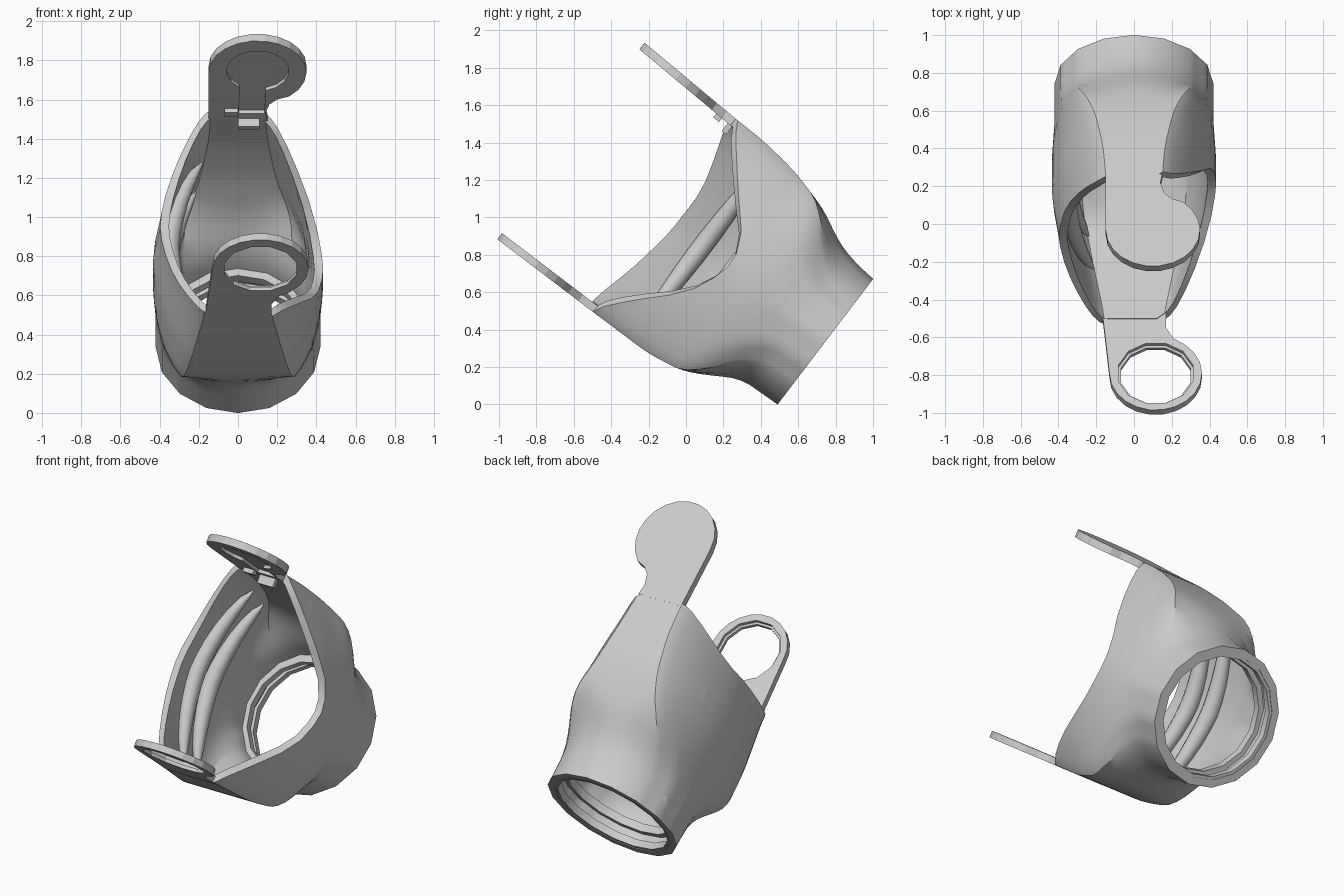
import bpy, bmesh, math
from mathutils import Vector

if "Cube" in bpy.data.objects:
    bpy.data.objects.remove(bpy.data.objects["Cube"])

mat = bpy.data.materials.new("plain_grey")
mat.use_nodes = True
GREY = (0.6, 0.6, 0.6, 1)
mat.diffuse_color = GREY
mat.node_tree.nodes["Principled BSDF"].inputs["Base Color"].default_value = GREY

COLS, ROWS, QUARTER, RIDGE = 48, 24, 12, 4


def world(x, u, v):
    """Tilted frame: u runs along the sleeve from its collar, v across it."""
    return Vector((x, 0.745 - 0.798 * u + 0.607 * v, 0.335 + 0.607 * u + 0.798 * v))


def interp(table, t):
    if t <= table[0][0]:
        return table[0][1]
    for (a, p), (b, q) in zip(table, table[1:]):
        if t <= b:
            return p + (q - p) * (t - a) / (b - a)
    return table[-1][1]


def soft(table, t, h=0.06):
    return sum(interp(table, t + h * k / 2) for k in range(-2, 3)) / 5


def finish(bm, name, angle=35):
    bmesh.ops.recalc_face_normals(bm, faces=bm.faces)
    me = bpy.data.meshes.new(name)
    bm.to_mesh(me)
    bm.free()
    ob = bpy.data.objects.new(name, me)
    bpy.context.collection.objects.link(ob)
    me.materials.append(mat)
    if angle:
        shade(ob, angle)
    return ob


def select(ob):
    bpy.ops.object.select_all(action='DESELECT')
    ob.select_set(True)
    bpy.context.view_layer.objects.active = ob


def shade(ob, angle):
    select(ob)
    bpy.ops.object.shade_smooth_by_angle(angle=math.radians(angle))


def prism(name, outline, v0, v1, tilt=0):
    bm = bmesh.new()
    low, top = ([bm.verts.new(world(x, u, v + tilt * (u - 1.1))) for x, u in outline]
                for v in (v0, v1))
    bm.faces.new(low)
    bm.faces.new(top)
    n = len(low)
    for i in range(n):
        j = (i + 1) % n
        bm.faces.new((low[i], low[j], top[j], top[i]))
    return finish(bm, name, 0)


def loft(bm, loops):
    """Skin closed loops into a closed ring."""
    n = len(loops[0])
    for i, a in enumerate(loops):
        b = loops[(i + 1) % len(loops)]
        for k in range(n):
            m = (k + 1) % n
            bm.faces.new((a[k], a[m], b[m], b[k]))


def cut(ob, cutter):
    cutter.hide_render = True
    mod = ob.modifiers.new("cut", 'BOOLEAN')
    mod.operation = 'DIFFERENCE'
    mod.solver = 'EXACT'
    mod.object = cutter
    select(ob)
    bpy.ops.object.modifier_apply(modifier=mod.name)
    bpy.data.objects.remove(cutter)


def arc(cx, cu, r, a0, a1, n):
    angles = [math.radians(a0 + (a1 - a0) * i / n) for i in range(n + 1)]
    return [(cx + r * math.cos(a), cu + r * math.sin(a)) for a in angles]


# Sleeve profiles along u
TOP = [(0, .42), (.13, .433), (.26, .464), (.43, .555), (.68, .624), (.9, .652), (1.1, .657)]
BOTTOM = [(0, .42), (.245, .43), (.366, .507), (.51, .587), (.72, .622), (1.1, .623)]
WIDE = [(0, .42), (.25, .42), (.5, .435), (.75, .435), (1, .398), (1.1, .39)]
FLAT_TOP = [(.4, .3), (.65, .21), (.9, .165), (1.1, .15)]
FLAT_BOTTOM = [(.4, .3), (.6, .26), (1.1, .17)]
# Front edge of the sleeve, u by v, for each side
EDGE_LEFT = [(-.6, 1.09), (-.39, .9), (-.29, .79), (-.16, .7), (.03, .645),
             (.19, .69), (.33, .83), (.5, .98), (.65, 1.1)]
EDGE_RIGHT = [(-.6, 1.12), (-.34, 1.055), (-.06, 1.015), (.26, 1.01), (.52, 1.08), (.6, 1.12)]


def section(u, i):
    """Point i of the cross-section: a circle that turns into a flat-ended lens."""
    side = 1 if i <= 2 * QUARTER else -1
    j = i if side > 0 else COLS - i
    up = j <= QUARTER
    k = j if up else 2 * QUARTER - j
    r, w = (soft(TOP, u), soft(FLAT_TOP, u)) if up else (soft(BOTTOM, u), soft(FLAT_BOTTOM, u))
    rx = soft(WIDE, u)
    f = max(0, (k - RIDGE) / (QUARTER - RIDGE))
    a = math.pi / 4 * (k / RIDGE if k < RIDGE else 1 + f)
    h = math.pi / 16
    poly = math.cos(h) / math.cos(a % (2 * h) - h)
    cx, cv = rx * math.sin(a) * poly, r * math.cos(a) * poly
    if k <= RIDGE:
        tx, tv = w * k / RIDGE, r
    else:
        t = f * math.pi / 2
        tx = w + (rx - w) * math.sin(t) ** 1.6
        tv = r * max(0, math.cos(t)) ** 1.2
    s = min(1, max(0, (u - .15) / .4))
    s = s * s * (3 - 2 * s)
    x, v = cx + (tx - cx) * s, cv + (tv - cv) * s
    return side * x, (v if up else -v)


def edge_u(i):
    x, v = section(.9, i)
    if min(i % 24, 24 - i % 24) < RIDGE:
        return 1.12
    return soft(EDGE_LEFT if x > 0 else EDGE_RIGHT, v)


# Sleeve shell: every column runs up the outside and back down the inside
bm = bmesh.new()
columns = []
for i in range(COLS):
    outer, inner = [], []
    for r in range(ROWS + 1):
        u = edge_u(i) * r / ROWS
        x, v = section(u, i)
        k = 1 - .045 / math.hypot(x, v)
        outer.append(bm.verts.new(world(x, u, v)))
        inner.append(bm.verts.new(world(x * k, u, v * k)))
    columns.append(outer + inner[::-1])
loft(bm, columns)
shell = finish(bm, "sleeve_shell", 0)

# Shallow oval dents on both sides of the shell
for side, u0, v0 in [(1, .57, .28), (1, .38, .29), (1, .06, .135),
                     (-1, .75, .25), (-1, .36, .2), (-1, .09, .14)]:
    half = range(1, 24) if side > 0 else range(25, 48)
    x0, near_v = min((section(u0, i) for i in half), key=lambda p: abs(p[1] - v0))
    x0 -= side * .38 * (v0 - near_v)
    bm = bmesh.new()
    bmesh.ops.create_icosphere(bm, subdivisions=3, radius=1)
    for p in bm.verts:
        x, u, v = p.co
        p.co = world(x0 + .035 * x - side * .038 * v, u0 + .04 * u, v0 + .1 * v)
    cut(shell, finish(bm, "dent_cutter", 0))
shade(shell, 35)

# Stepped collar inside the round end
bm = bmesh.new()
PROFILE = [(.004, .39), (.004, .357), (.05, .357), (.05, .378),
           (.1, .378), (.1, .345), (.15, .345), (.15, .39)]
rings = []
for i in range(16):
    a = math.tau * i / 16
    rings.append([bm.verts.new(world(r * math.sin(a), u, r * math.cos(a))) for u, r in PROFILE])
loft(bm, rings)
finish(bm, "collar", 25)

# Upper arm with a keyhole recess on its inner face
outline = arc(.1, 1.485, .25, -50, 180, 14) + [(-.15, 1.1), (.15, 1.1), (.14, 1.16), (.16, 1.23), (.2, 1.27)]
upper = prism("upper_arm", outline, .612, .657, .045)
keyhole = arc(.1, 1.495, .16, -75, 235, 14) + [(.005, 1.16), (.135, 1.16)]
cut(upper, prism("keyhole_cutter", keyhole, .59, .632, .045))
prism("slot_stop", [(0, 1.09), (.11, 1.09), (.11, 1.12), (0, 1.12)], .56, .63)
prism("small_peg", [(-.07, 1.16), (0, 1.16), (0, 1.2), (-.07, 1.2)], .59, .63)

# Lower arm with a stepped round hole
outline = arc(.115, 1.48, .245, -50, 180, 14) + [(-.17, 1.05), (.17, 1.05), (.17, 1.18), (.21, 1.25)]
lower = prism("lower_arm", outline, -.624, -.583)
cut(lower, prism("hole_cutter", arc(.115, 1.48, .19, 15, 345, 11), -.7, -.5))
cut(lower, prism("bore_cutter", arc(.115, 1.48, .205, 15, 345, 11), -.603, -.5))

# Tapered ribs along the inner right wall
for n, u in enumerate((.62, .83)):
    curve = bpy.data.curves.new("inner_rib", 'CURVE')
    curve.dimensions = '3D'
    curve.bevel_depth = .055
    curve.bevel_resolution = 3
    path = range(30, 43)
    line = curve.splines.new('POLY')
    line.points.add(len(path) - 1)
    for k, i in enumerate(path):
        x, v = section(u, i)
        line.points[k].co = (*world(x * .88 + .02, u, v * .94), 1)
        line.points[k].radius = max(.08, math.sin(math.pi * k / (len(path) - 1)) ** .6)
    rib = bpy.data.objects.new("inner_rib_%d" % (n + 1), curve)
    bpy.context.collection.objects.link(rib)
    curve.materials.append(mat)
    select(rib)
    bpy.ops.object.convert(target='MESH')
    shade(bpy.context.object, 50)
